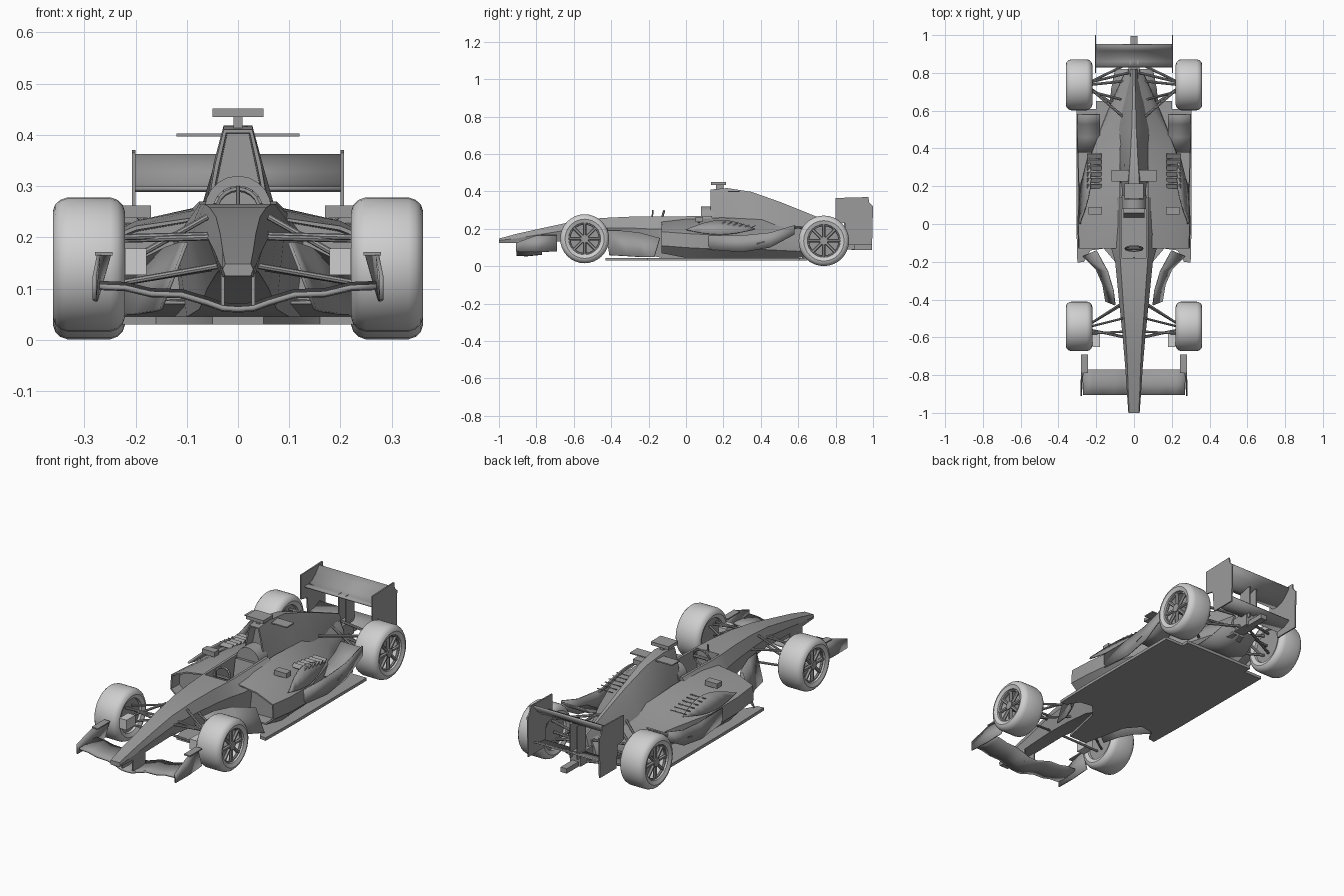
import bpy, bmesh, math
from mathutils import Vector, Matrix

if "Cube" in bpy.data.objects:
    bpy.data.objects.remove(bpy.data.objects["Cube"])


def material(name, v):
    m = bpy.data.materials.new(name)
    m.diffuse_color = (v, v, v, 1)
    m.use_nodes = True
    m.node_tree.nodes["Principled BSDF"].inputs["Base Color"].default_value = m.diffuse_color
    return m


BODY = material("body grey", 0.33)
TYRE = material("light grey", 0.62)


def finish(name, bm, mat=BODY, mirror=False, thick=0, angle=30):
    """Turn a bmesh into a shaded object, optionally solid and mirrored in x."""
    bmesh.ops.recalc_face_normals(bm, faces=bm.faces[:])
    me = bpy.data.meshes.new(name)
    bm.to_mesh(me)
    bm.free()
    me.materials.append(mat)
    ob = bpy.data.objects.new(name, me)
    bpy.context.collection.objects.link(ob)
    bpy.ops.object.select_all(action='DESELECT')
    bpy.context.view_layer.objects.active = ob
    ob.select_set(True)
    bpy.ops.object.shade_smooth_by_angle(angle=math.radians(angle))
    if thick:
        s = ob.modifiers.new("thickness", 'SOLIDIFY')
        s.thickness, s.offset = thick, 0
    if mirror:
        ob.modifiers.new("mirror", 'MIRROR').use_mirror_merge = False
    return ob


def loft(name, rings, closed=True, intake=0, **kw):
    """Skin a row of rings; closed rings are capped, the first may be hollowed."""
    bm = bmesh.new()
    vs = [[bm.verts.new(p) for p in r] for r in rings]
    n = len(rings[0])
    for a, b in zip(vs, vs[1:]):
        for i in range(n if closed else n - 1):
            j = (i + 1) % n
            bm.faces.new((a[i], a[j], b[j], b[i]))
    if closed:
        front = bm.faces.new(vs[0][::-1])
        bm.faces.new(vs[-1])
        if intake:
            bmesh.ops.recalc_face_normals(bm, faces=bm.faces[:])
            bmesh.ops.inset_region(bm, faces=[front], thickness=0.008)
            bmesh.ops.inset_region(bm, faces=[front], thickness=0.003, depth=-intake)
    return finish(name, bm, **kw)


def both(y, half):
    """Full ring from its right half."""
    return [(x, y, z) for x, z in half] + [(-x, y, z) for x, z in half[::-1]]


def box(name, c, size, rot=0, **kw):
    bm = bmesh.new()
    m = Matrix.Translation(c) @ Matrix.Rotation(rot, 4, 'X') @ Matrix.Diagonal((*size, 1))
    bmesh.ops.create_cube(bm, size=1, matrix=m)
    return finish(name, bm, **kw)


def add_rod(bm, a, b, r, seg=8):
    a, b = Vector(a), Vector(b)
    m = Matrix.Translation((a + b) / 2) @ (b - a).to_track_quat('Z', 'Y').to_matrix().to_4x4()
    bmesh.ops.create_cone(bm, cap_ends=True, segments=seg, radius1=r, radius2=r,
                          depth=(b - a).length, matrix=m)


def rods(name, pairs, r, **kw):
    bm = bmesh.new()
    for a, b in pairs:
        add_rod(bm, a, b, r)
    return finish(name, bm, **kw)


# Nose and cockpit tub: y, then half width and height of top, waist and keel
tub = [(-1, .025, .148, .03, .138, .025, .125), (-.9, .03, .175, .037, .15, .03, .123),
       (-.75, .035, .208, .047, .175, .035, .13), (-.6, .043, .24, .06, .2, .038, .135),
       (-.45, .055, .258, .075, .205, .045, .125), (-.3, .065, .265, .09, .205, .06, .1),
       (-.2, .072, .265, .1, .2, .075, .06), (-.13, .075, .265, .12, .2, .1, .045),
       (.14, .075, .27, .15, .2, .15, .045)]
hull = loft("nose_and_tub", [both(y, [(a, b), (c, d), (e, f)]) for y, a, b, c, d, e, f in tub])
cutter = box("cockpit_cutter", (0, -.04, .26), (.125, .28, .25))
cutter.hide_render = True
cutter.hide_set(True)
cut = hull.modifiers.new("cockpit", 'BOOLEAN')
cut.operation, cut.object, cut.solver = 'DIFFERENCE', cutter, 'EXACT'

# Sidepods tapering to the gearbox
pods = [(-.13, .25, .07, .295, .11, .185, .2, .222, .24), (0, .25, .045, .3, .1, .175, .2, .232, .255),
        (.2, .24, .045, .29, .09, .165, .19, .225, .26), (.4, .17, .045, .22, .09, .15, .15, .2, .25),
        (.6, .1, .045, .14, .08, .12, .1, .165, .22), (.8, .03, .08, .05, .1, .13, .04, .15, .19)]
loft("sidepod", [[(min(.075, wb * .3) if y > .1 else .075, y, zb), (wb, y, zb), (wo, y, zl),
                  (wo - .005, y, zu), (ws, y, zs), (.075 if y < .5 else .02, y, zt)]
                 for y, wb, zb, wo, zl, zu, ws, zs, zt in pods], intake=.06, mirror=True)

# Engine cover with air intake
cover = [(.13, .028, .41, .062, .24), (.22, .028, .418, .066, .24), (.35, .02, .398, .08, .23),
         (.5, .012, .345, .085, .2), (.65, .008, .285, .07, .13), (.82, .005, .215, .03, .1)]
loft("engine_cover", [both(y, [(a, b), ((a + c) / 2, b * .6 + d * .4), (c, d)])
                      for y, a, b, c, d in cover], intake=.05)
arc = [(.065 * math.cos(t * math.pi / 10), .255 + .065 * math.sin(t * math.pi / 10)) for t in range(11)]
loft("headrest", [[(x, y, z) for x, z in arc] for y in (.08, .15)])

# Camera and winglet above the intake
box("camera_post", (0, .18, .428), (.018, .04, .03))
box("camera_pod", (0, .175, .443), (.1, .08, .017))
box("cover_winglet", (0, .255, .4), (.24, .06, .006))

# Cockpit fittings
bm = bmesh.new()
ring = [Vector((.045 * math.cos(t * math.pi / 10), -.13 + .012 * math.sin(t * math.pi / 10),
                .25 + .045 * math.sin(t * math.pi / 10))) for t in range(20)]
for a, b in zip(ring, ring[1:] + ring[:1]):
    add_rod(bm, a, b, .006, 6)
add_rod(bm, ring[0], ring[10], .008)
finish("steering_wheel", bm)
box("seat", (0, .06, .2), (.11, .03, .12), rot=-.2)
rods("aerial", [((0, -.18, .26), (0, -.178, .3))], .004)
box("mirror", (.205, .07, .25), (.07, .04, .025), mirror=True)
rods("mirror_stalk", [((.17, .07, .22), (.2, .07, .245))], .005, mirror=True)

# Flat floor
half = [(.05, -.43), (.1, -.2), (.16, -.13), (.23, -.14), (.265, -.2), (.3, -.205),
        (.305, 0), (.305, .61), (.2, .61), (.2, .65)]
outline = half + [(-x, y) for x, y in half[::-1]]
loft("floor", [[(x, y, z) for x, y in outline] for z in (.03, .045)])
loft("diffuser", [[(-w, y, z), (w, y, z)] for w, y, z in ((.13, .62, .045), (.12, .72, .06), (.1, .82, .1))],
     closed=False, thick=.006)
box("gearbox", (0, .82, .125), (.06, .16, .07))
box("rear_light", (0, .94, .1), (.035, .11, .025))

# Curved boards ahead of the sidepods
loft("bargeboard", [[(.1, -.43, .19), (.11, -.35, .19), (.14, -.25, .18), (.2, -.14, .15)],
                    [(.15, -.41, .06), (.165, -.32, .055), (.2, -.24, .05), (.27, -.17, .05)]],
     closed=False, thick=.006, mirror=True)

# Leaf plates, louvres and flick-ups on the sidepods
leaf = []
for i in range(9):
    t = i / 8
    h = math.sin(math.pi * t)
    x, y = .285 - .045 * t + .02 * h, .36 * t
    leaf.append([(x, y, .195 - .025 * h), (x - .05 * h, y + .01, .2 + .045 * h)])
loft("sidepod_leaf", leaf, closed=False, thick=.007, mirror=True)
for i in range(6):
    y = .2 + i * .032
    box(f"louvre_{i + 1}", (.21, y, .232 - i * .004), (.075, .026, .005), rot=.5, mirror=True)
loft("flick_side", [[(.29, .12, .09), (.29, .12, .165)], [(.295, .3, .075), (.295, .3, .165)],
                    [(.3, .45, .1), (.3, .45, .18)], [(.302, .58, .17), (.302, .58, .22)]],
     closed=False, thick=.006, mirror=True)
loft("flick_ramp", [[(.18, y, z), (.302, y, z)] for y, z in ((.38, .12), (.46, .14), (.53, .17), (.58, .21))],
     closed=False, thick=.006, mirror=True)

# Front wing with drooping centre
span = [(0, .06), (.03, .062), (.06, .073), (.11, .088), (.17, .09), (.22, .102), (.27, .104)]
full = [(-x, z) for x, z in span[:0:-1]] + span
loft("front_wing", [[(x, y, z + dz) for x, z in full] for y, dz in ((-.905, 0), (-.85, -.002), (-.77, .006))],
     closed=False, thick=.01)
loft("front_endplate", [[(.28, -.91, .078), (.28, -.91, .125)], [(.278, -.8, .075), (.272, -.8, .165)],
                        [(.275, -.69, .08), (.25, -.69, .17)]], closed=False, thick=.007, mirror=True)
box("front_endplate_lip", (.262, -.74, .168), (.035, .1, .006), mirror=True)
box("front_wing_pillar", (.03, -.85, .1), (.007, .1, .08), mirror=True)

# Rear wing
loft("rear_wing", [[(-.2, y, z), (.2, y, z)] for y, z in
                   ((.83, .295), (.86, .293), (.89, .302), (.92, .325), (.95, .36))], closed=False, thick=.009)
loft("rear_beam", [[(-.2, y, z), (.2, y, z)] for y, z in ((.86, .15), (.91, .155), (.95, .175))],
     closed=False, thick=.007)
side = [(.8, .24), (.85, .23), (.86, .115), (.995, .115), (1, .32), (.98, .34), (.975, .37), (.8, .365)]
loft("rear_endplate", [[(x, y, z) for y, z in side] for x in (.2, .207)], mirror=True)
box("rear_wing_pillar", (.02, .88, .215), (.006, .07, .17), mirror=True)

# Wheels: tyre, rim barrel, spokes and hub turned about x
section = [(-.062, .088), (-.07, .108), (-.066, .12), (-.056, .13), (-.042, .135), (.042, .135),
           (.056, .13), (.066, .12), (.07, .108), (.062, .088), (.04, .084), (-.04, .084)]
for place, y, z, s in (("front", -.542, .147, .97), ("rear", .737, .136, 1.0)):
    hub = Vector((.291, y, z))
    turn = [[(hub.x + dx, y + r * s * math.cos(a), z + r * s * math.sin(a)) for dx, r in section]
            for a in [2 * math.pi * k / 32 for k in range(33)]]
    bm = bmesh.new()
    vs = [[bm.verts.new(p) for p in r] for r in turn[:-1]]
    for k in range(32):
        a, b = vs[k], vs[(k + 1) % 32]
        for i in range(12):
            bm.faces.new((a[i], a[(i + 1) % 12], b[(i + 1) % 12], b[i]))
    finish(place + "_tyre", bm, mat=TYRE, mirror=True)
    bm = bmesh.new()
    out = hub + Vector((.048, 0, 0))
    add_rod(bm, hub - Vector((.05, 0, 0)), hub - Vector((.005, 0, 0)), .086 * s, 32)
    add_rod(bm, hub, out + Vector((.012, 0, 0)), .022, 12)
    for k in range(8):
        a = 2 * math.pi * k / 8
        d = Vector((0, math.cos(a), math.sin(a)))
        add_rod(bm, out + d * .015, out + d * .086 * s, .009, 6)
    for k in range(32):
        a, b = [Vector((0, math.cos(q), math.sin(q))) * .084 * s
                for q in (math.pi * k / 16, math.pi * (k + 1) / 16)]
        add_rod(bm, out + a, out + b, .006, 6)
    finish(place + "_rim", bm, mirror=True)

# Suspension arms and brake ducts
rods("front_suspension", [((.235, -.53, .195), (.065, -.42, .2)), ((.235, -.56, .195), (.055, -.6, .2)),
                          ((.235, -.53, .11), (.05, -.42, .14)), ((.235, -.56, .11), (.035, -.6, .145)),
                          ((.22, -.54, .15), (.06, -.5, .24)), ((.235, -.58, .2), (.055, -.57, .205))],
     .006, mirror=True)
rods("rear_suspension", [((.235, .72, .2), (.06, .57, .21)), ((.235, .75, .2), (.03, .8, .19)),
                         ((.235, .72, .09), (.06, .6, .1)), ((.235, .75, .09), (.03, .85, .1)),
                         ((.235, .737, .136), (.02, .76, .14)), ((.225, .7, .1), (.07, .66, .23))],
     .007, mirror=True)
box("front_brake_duct", (.2, -.615, .152), (.042, .07, .052), mat=TYRE, mirror=True)
